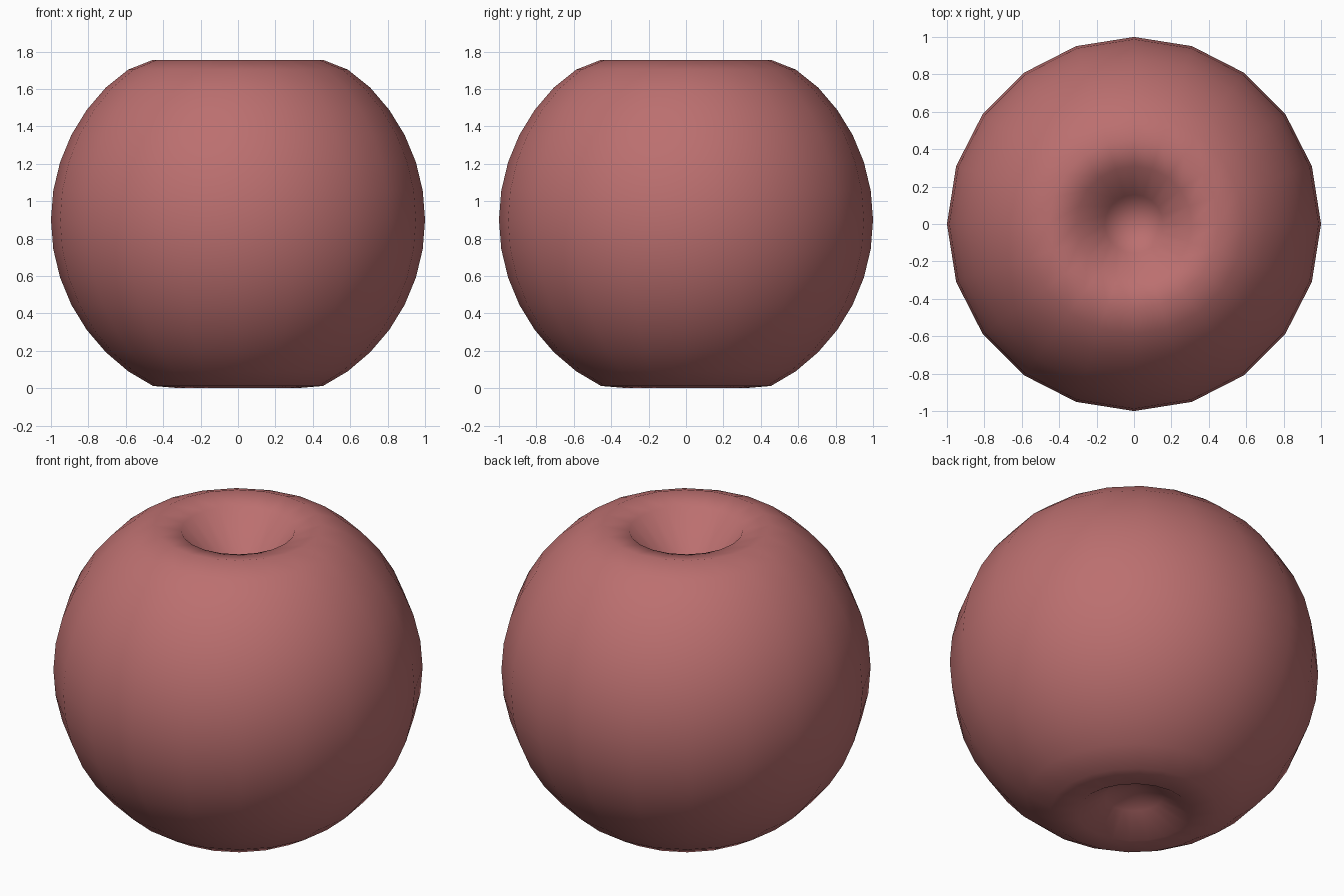
import bpy
import math

if "Cube" in bpy.data.objects:
    bpy.data.objects.remove(bpy.data.objects["Cube"])

# Apple body: a 20-sided smooth sphere with dimpled poles
bpy.ops.mesh.primitive_uv_sphere_add(segments=20, ring_count=20, radius=1, location=(0, 0, 0.9))
apple = bpy.context.object
apple.name = "apple_body"

# Heights of the dimple rings, by ring number counted from each pole
TOP = {0: 0.50, 1: 0.62, 2: 0.825, 3: 0.856, 4: 0.803}
BOTTOM = {0: -0.74, 1: -0.80, 2: -0.90, 3: -0.888}
STEP = math.pi / 20
for v in apple.data.vertices:
    polar = math.atan2(math.hypot(v.co.x, v.co.y), abs(v.co.z))
    rings = TOP if v.co.z > 0 else BOTTOM
    v.co.z = rings.get(round(polar / STEP), v.co.z)
bpy.ops.object.shade_smooth()

# Red skin
skin = bpy.data.materials.new("red_skin")
skin.diffuse_color = (0.50, 0.16, 0.16, 1)
skin.use_nodes = True
skin.node_tree.nodes["Principled BSDF"].inputs["Base Color"].default_value = skin.diffuse_color
apple.data.materials.append(skin)
